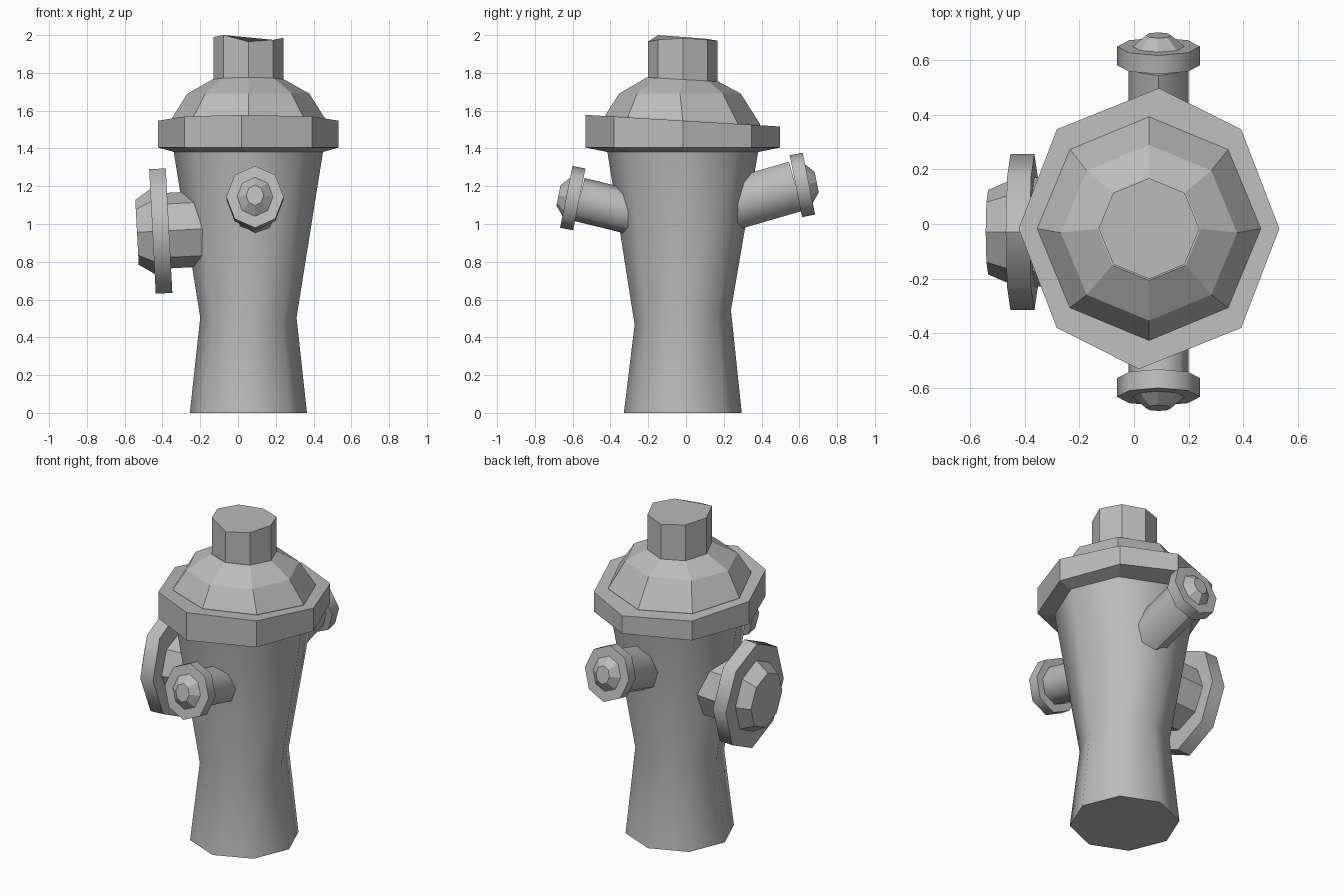
import bpy, bmesh, math
from mathutils import Vector, Matrix

cube = bpy.data.objects.get("Cube")
if cube:
    bpy.data.objects.remove(cube, do_unlink=True)

grey = bpy.data.materials.new("cast_grey")
grey.use_nodes = True
COLOUR = (0.5, 0.5, 0.5, 1)
grey.diffuse_color = COLOUR
grey.node_tree.nodes["Principled BSDF"].inputs["Base Color"].default_value = COLOUR


def loft(name, rings, frame, smooth=0):
    """Closed octagonal loft; each ring is (height, rx, ry, cx, cy, tilt along y)."""
    bm = bmesh.new()
    loops = []
    for ring in rings:
        z, rx, ry, cx, cy, tilt = tuple(ring) + (0,) * (6 - len(ring))
        loop = []
        for i in range(8):
            a = i * math.pi / 4
            y = ry * math.sin(a)
            loop.append(bm.verts.new(frame @ Vector((cx + rx * math.cos(a), cy + y, z + tilt * y))))
        loops.append(loop)
    for low, high in zip(loops, loops[1:]):
        for i in range(8):
            j = (i + 1) % 8
            bm.faces.new((low[i], low[j], high[j], high[i]))
    bm.faces.new(loops[0][::-1])
    bm.faces.new(loops[-1])
    bmesh.ops.recalc_face_normals(bm, faces=bm.faces)
    mesh = bpy.data.meshes.new(name)
    bm.to_mesh(mesh)
    bm.free()
    mesh.materials.append(grey)
    if smooth:
        mesh.polygons.foreach_set("use_smooth", [True] * len(mesh.polygons))
        mesh.set_sharp_from_angle(angle=math.radians(smooth))
    obj = bpy.data.objects.new(name, mesh)
    bpy.context.collection.objects.link(obj)
    return obj


def aim(origin, direction, across):
    """Frame whose local z runs along direction."""
    d = Vector(direction).normalized()
    x = Vector(across)
    m = Matrix((x, d.cross(x), d)).transposed().to_4x4()
    m.translation = origin
    return m


upright = Matrix.Translation((0.055, -0.017, 0))

# Waisted barrel
loft("barrel", [(0, .31, .312), (.505, .255, .255, 0, 0, .15), (1.4, .398, .402)],
     upright, 50)

# Flange with a sloping top and a bevelled underside
flange = loft("bonnet_flange", [(1.38, .39, .395), (1.405, .478, .515),
                                (1.547, .478, .515, 0, 0, -.06)], upright)
for v in flange.data.vertices:
    if abs(v.co.y) > .45:
        v.co.x += math.copysign(.037, v.co.y)

# Faceted dome
loft("bonnet_dome", [(1.5, .41, .41), (1.552, .41, .41, 0, 0, -.06),
                     (1.69, .323, .322, 0, -.015), (1.765, .19, .19, 0, 0, -.06)], upright)

# Operating nut with a worn, uneven top
nut = loft("top_nut", [(1.72, .185, .185), (1.97, .185, .185)], upright)
WEAR = (.015, .005, 0, .01, .02, .03, -.005, .005)
for v, lift in zip(list(nut.data.vertices)[8:], WEAR):
    v.co.z += lift

# Two small outlets: pipe, cap rim and faceted knob
for side, root, rim, pipe_r in (
        ("front", (.09, -.22, 1.045), (.09, -.565, 1.13), .117),
        ("back", (.09, .22, 1.095), (.09, .582, 1.2), .135)):
    sign = -1 if side == "front" else 1
    run = Vector(rim) - Vector(root)
    loft(side + "_outlet_pipe", [(0, .11, pipe_r), (run.length, .11, pipe_r)],
         aim(root, run, (1, 0, 0)), 50)
    cap = aim(rim, (0, sign, .2), (1, 0, 0))
    loft(side + "_outlet_rim", [(0, .152, .167), (.07, .152, .167)], cap, 50)
    loft(side + "_outlet_knob", [(.04, .095, .105), (.07, .095, .105), (.112, .046, .055)], cap)

# Large side outlet on the model's right
main = aim((-.365, -.03, .965), (-1, 0, -.053), (0, 1, 0))
loft("main_outlet_pipe", [(-.25, .2, .2), (.02, .2, .2)], main)
loft("main_outlet_rim", [(0, .286, .33), (.088, .286, .33)], main, 50)
loft("main_outlet_knob", [(.05, .19, .225), (.088, .19, .225), (.17, .155, .172)], main)
